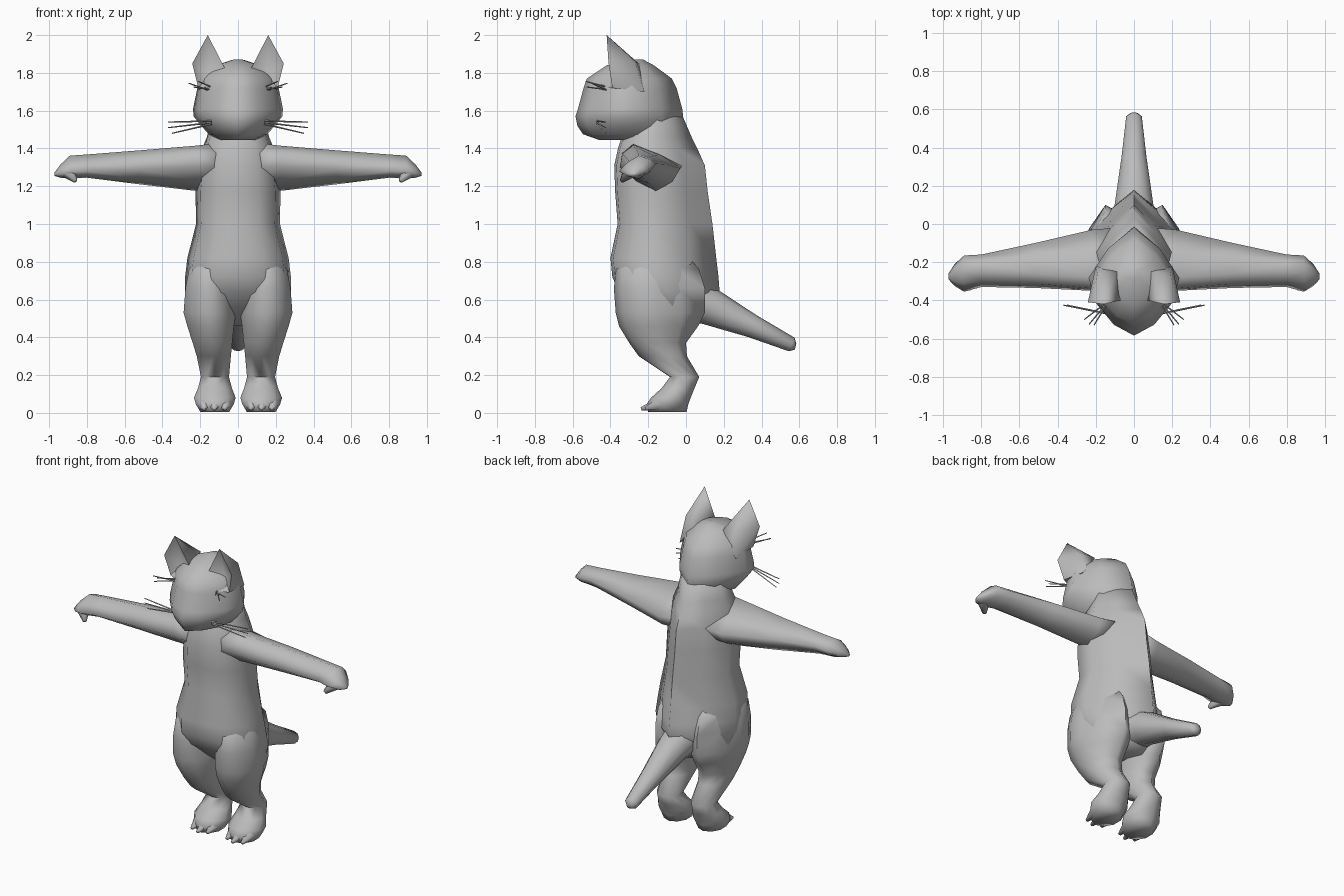
import bpy, bmesh, math
from mathutils import Vector

if "Cube" in bpy.data.objects:
    bpy.data.objects.remove(bpy.data.objects["Cube"])

fur = bpy.data.materials.new("grey_fur")
fur.diffuse_color = (0.5, 0.5, 0.5, 1)
fur.use_nodes = True
fur.node_tree.nodes["Principled BSDF"].inputs["Base Color"].default_value = fur.diffuse_color

# Half cross-sections, front (-1) to back (+1), mirrored into full rings
BODY = [(0, -1), (.5, -.95), (.88, -.62), (1, .0), (.56, .52), (0, 1)]
HEAD = [(0, -1), (.45, -.80), (.85, -.40), (1, .05), (.58, .6), (0, 1)]
ROUND = [(math.sin(a * math.pi / 5), -math.cos(a * math.pi / 5)) for a in range(6)]


def finish(name, bm, angle):
    bmesh.ops.recalc_face_normals(bm, faces=bm.faces)
    me = bpy.data.meshes.new(name)
    bm.to_mesh(me)
    bm.free()
    ob = bpy.data.objects.new(name, me)
    bpy.context.collection.objects.link(ob)
    me.materials.append(fur)
    bpy.ops.object.select_all(action='DESELECT')
    ob.select_set(True)
    bpy.context.view_layer.objects.active = ob
    bpy.ops.object.shade_smooth_by_angle(angle=math.radians(angle))
    return ob


def loft(name, rings, angle=82):
    """Skin a list of equal-length point rings and cap both ends."""
    bm = bmesh.new()
    vs = [[bm.verts.new(p) for p in r] for r in rings]
    n = len(vs[0])
    for a, b in zip(vs, vs[1:]):
        for i in range(n):
            j = (i + 1) % n
            bm.faces.new((a[i], a[j], b[j], b[i]))
    bm.faces.new(vs[0])
    bm.faces.new(vs[-1])
    return finish(name, bm, angle)


def full(half):
    return half + [(-u, v) for u, v in half[-2:0:-1]]


def level(half, z, front, back, hw, cx=0, skew=0):
    """Horizontal ring; skew pulls in the outer back corner."""
    c, d = (front + back) / 2, (back - front) / 2
    return [Vector((cx + u * hw, c + d * (v - skew * max(u, 0) * max(v + .6, 0)), z))
            for u, v in full(half)]


def mirrored(name, make):
    for side, s in (("left", 1), ("right", -1)):
        make(side + "_" + name, s)


def flip(rings, s):
    return [[Vector((p[0] * s, p[1], p[2])) for p in r] for r in rings]


# Torso
loft("torso", [level(BODY, *r) for r in [
    (1.60, -.28, -.03, .13), (1.46, -.34, .03, .165), (1.40, -.36, .06, .19),
    (1.31, -.38, .10, .21), (1.17, -.375, .115, .225), (1.0, -.362, .14, .222),
    (.82, -.40, .16, .268), (.72, -.39, .172, .28), (.64, -.355, .178, .28),
    (.56, -.27, .13, .25), (.50, -.20, .09, .19), (.46, -.14, .05, .10)]])

# Head
loft("head", [level(HEAD, *r) for r in [
    (1.445, -.46, -.12, .10), (1.475, -.545, -.04, .155), (1.52, -.575, -.015, .195),
    (1.57, -.585, -.015, .235), (1.61, -.572, -.02, .238), (1.72, -.542, -.05, .215),
    (1.77, -.525, -.075, .20), (1.84, -.42, -.17, .12), (1.872, -.29, -.23, .02)]])


# Legs with feet
def leg(name, s):
    rows = [(.84, -.30, .0, .06, .14, .4), (.76, -.37, .07, .115, .15, .45),
            (.66, -.382, .10, .135, .15, .45), (.53, -.372, .10, .145, .15, .4),
            (.46, -.355, .065, .13, .145, .3), (.37, -.30, .0, .11, .135, .15),
            (.30, -.25, .005, .095, .128, .1), (.19, -.085, .07, .078, .122, 0),
            (.13, -.13, .045, .095, .122, 0), (.08, -.185, .025, .116, .123, 0),
            (.045, -.21, .012, .105, .123, 0), (.005, -.20, .003, .08, .123, 0)]
    loft(name, flip([level(ROUND, *r) for r in rows], s))


mirrored("leg", leg)


# Arms: diamond-like sections given as x and top, back, bottom, front points (y, z)
def arm(name, s):
    rows = [(.10, (-.28, 1.43), (-.02, 1.31), (-.16, 1.18), (-.35, 1.30)),
            (.22, (-.28, 1.415), (-.03, 1.295), (-.16, 1.175), (-.35, 1.305)),
            (.52, (-.26, 1.39), (-.10, 1.315), (-.19, 1.21), (-.335, 1.29)),
            (.80, (-.25, 1.368), (-.16, 1.32), (-.23, 1.245), (-.33, 1.28)),
            (.89, (-.25, 1.362), (-.165, 1.31), (-.25, 1.24), (-.355, 1.28)),
            (.94, (-.27, 1.315), (-.21, 1.28), (-.27, 1.245), (-.325, 1.265)),
            (.972, (-.275, 1.272), (-.26, 1.265), (-.275, 1.255), (-.29, 1.262))]
    rings = []
    for x, *pts in rows:
        p = [Vector((x, y, z)) for y, z in pts]
        mid = sum(p, Vector()) / 4
        ring = []
        for i in range(4):
            q = (p[i] + p[(i + 1) % 4]) / 2
            ring += [p[i], mid + (q - mid) * 1.2]
        rings.append(ring)
    loft(name, flip(rings, s), 100)


mirrored("arm", arm)


def spike(name, a, b, r0, r1, n=6):
    """Tapered rod between two points."""
    a, b = Vector(a), Vector(b)
    q = (b - a).to_track_quat('Z', 'Y')
    ring = [Vector((math.cos(t * math.tau / n), math.sin(t * math.tau / n), 0)) for t in range(n)]
    loft(name, [[p + q @ (v * r) for v in ring] for p, r in ((a, r0), (b, r1))])


# Thumbs, toes and whiskers
mirrored("thumb", lambda n, s: spike(
    n, (s * .90, -.30, 1.275), (s * .86, -.34, 1.228), .038, .012))
for i, x in enumerate((.07, .125, .18)):
    mirrored(f"toe_{i}", lambda n, s: spike(
        n, (s * x, -.13, .05), (s * x, -.238 + abs(x - .125) * .4, .022), .042, .01))
for i, (x, z) in enumerate(((.37, 1.54), (.37, 1.51), (.35, 1.48))):
    mirrored(f"cheek_whisker_{i}", lambda n, s: spike(
        n, (s * .14, -.47, 1.545 - i * .008), (s * x, -.425, z), .005, .003, 4))
for i, (x, y, z) in enumerate(((.26, -.50, 1.745), (.235, -.525, 1.725), (.21, -.53, 1.755))):
    mirrored(f"brow_whisker_{i}", lambda n, s: spike(
        n, (s * .13, -.40, 1.70 + i * .01), (s * x, y, z), .005, .003, 4))

# Tail
loft("tail", [[Vector((u * w, y + v * dy, z + v * dz)) for u, v in full(ROUND)]
              for y, z, w, dy, dz in [(.0, .60, .12, .05, .11), (.13, .56, .10, .045, .088),
                                      (.35, .46, .068, .022, .058), (.56, .362, .043, .015, .036),
                                      (.58, .35, .02, .004, .015)]])


# Ears: hollow cups opening forwards
def ear(name, s):
    pts = [(.160, -.42, 2.0), (.07, -.40, 1.825), (.13, -.44, 1.73), (.21, -.39, 1.72),
           (.242, -.41, 1.85), (.09, -.25, 1.85), (.20, -.22, 1.70), (.19, -.27, 1.86),
           (.155, -.35, 1.79)]
    faces = [(0, 1, 5), (0, 5, 7), (0, 7, 4), (4, 7, 6), (4, 6, 3), (5, 6, 7),
             (1, 2, 5), (2, 6, 5), (2, 3, 6),
             (0, 8, 1), (0, 4, 8), (4, 3, 8), (3, 2, 8), (2, 1, 8)]
    bm = bmesh.new()
    vs = [bm.verts.new((x * s, y, z)) for x, y, z in pts]
    for f in faces:
        bm.faces.new([vs[i] for i in f])
    finish(name, bm, 75)


mirrored("ear", ear)
